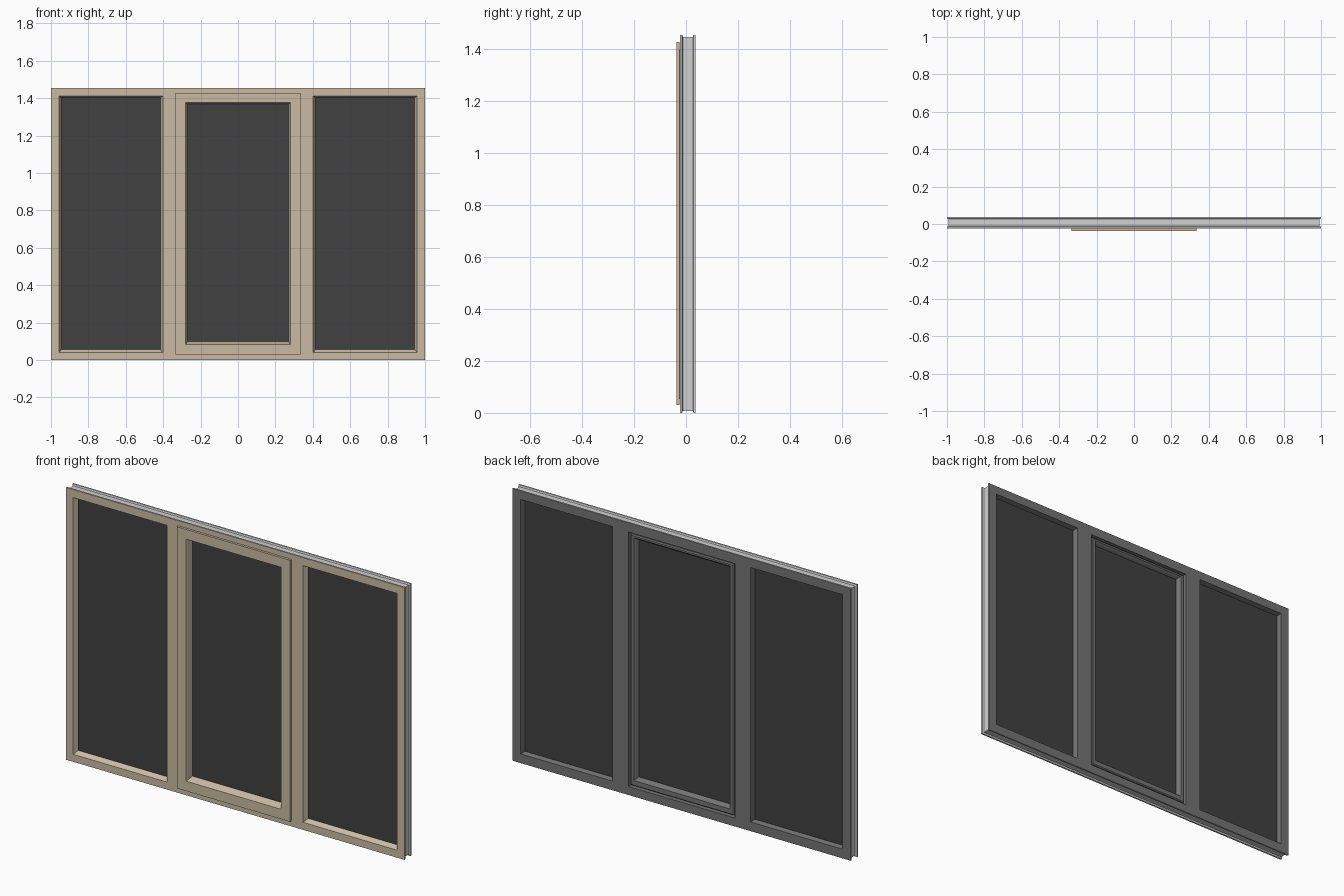
import bpy
import bmesh

if "Cube" in bpy.data.objects:
    bpy.data.objects.remove(bpy.data.objects["Cube"], do_unlink=True)

H = 1.455                      # window height
FRONT, BACK = -0.024, 0.0375   # frame faces
SASH_FRONT = -0.0375
GLASS_F, GLASS_B = 0.0, 0.012  # pane faces
BEIGE, GREY, LIGHT, GLASS = range(4)


def material(name, rgb):
    m = bpy.data.materials.new(name)
    m.use_nodes = True
    m.diffuse_color = (*rgb, 1)
    node = next(n for n in m.node_tree.nodes if n.type == 'BSDF_PRINCIPLED')
    node.inputs["Base Color"].default_value = (*rgb, 1)
    node.inputs["Roughness"].default_value = 0.6
    return m


MATS = [material("beige front", (0.59, 0.50, 0.365)),
        material("dark grey back", (0.175, 0.175, 0.175)),
        material("light grey edge", (0.64, 0.64, 0.64)),
        material("dark glass", (0.053, 0.053, 0.053))]


def inset(rect, d):
    x0, x1, z0, z1 = rect
    return (x0 + d, x1 - d, z0 + d, z1 - d)


def loft(bm, steps):
    """Bridge rectangles (rect, y, material of the band leading to it)."""
    previous = None
    for (x0, x1, z0, z1), y, mat in steps:
        ring = [bm.verts.new((x, y, z))
                for x, z in ((x0, z0), (x1, z0), (x1, z1), (x0, z1))]
        if previous:
            for i in range(4):
                j = (i + 1) % 4
                f = bm.faces.new((previous[i], previous[j], ring[j], ring[i]))
                f.material_index = mat
        previous = ring


def finish(bm, name):
    bmesh.ops.remove_doubles(bm, verts=bm.verts, dist=0.0001)
    mesh = bpy.data.meshes.new(name)
    bm.to_mesh(mesh)
    bm.free()
    for m in MATS:
        mesh.materials.append(m)
    obj = bpy.data.objects.new(name, mesh)
    bpy.context.collection.objects.link(obj)
    return obj


def pane(name, rect):
    bm = bmesh.new()
    bmesh.ops.create_cube(bm, size=1)
    x0, x1, z0, z1 = inset(rect, -0.004)
    for v in bm.verts:
        v.co = (x0 if v.co.x < 0 else x1,
                GLASS_F + 0.001 if v.co.y < 0 else GLASS_B - 0.001,
                z0 if v.co.z < 0 else z1)
    for f in bm.faces:
        f.material_index = GLASS
    finish(bm, name)


# Main frame: two fixed bays and the middle bay, welded into one shell
MULLION = 0.37
OUTER = (-1, 1, 0, H)
OPENING = (-0.315, 0.315, 0.045, 1.405)
bm = bmesh.new()
for side in (-1, 1):
    xs = sorted((side * MULLION, side))
    gx = sorted((side * 0.415, side * 0.945))
    bay = (xs[0], xs[1], 0, H)
    glass = (gx[0], gx[1], 0.055, 1.403)
    bead = (gx[0] - 0.013, gx[1] + 0.013, 0.04, 1.412)
    loft(bm, [(bay, FRONT, BEIGE),
              (bead, FRONT, BEIGE),
              (inset(bead, 0.003), FRONT + 0.006, BEIGE),
              (glass, GLASS_F, BEIGE),
              (glass, GLASS_B, GREY),
              (inset(glass, -0.006), BACK, GREY),
              (bay, BACK, GREY)])
    pane("left_glass" if side > 0 else "right_glass", glass)
middle = (-MULLION, MULLION, 0, H)
loft(bm, [(middle, FRONT, BEIGE),
          (OPENING, FRONT, BEIGE),
          (OPENING, BACK, GREY),
          (middle, BACK, GREY)])
finish(bm, "frame")

# Grooved outer edge of the frame
GROOVE = inset(OUTER, 0.008)
bm = bmesh.new()
loft(bm, [(OUTER, BACK, LIGHT),
          (OUTER, 0.029, LIGHT),
          (GROOVE, 0.026, LIGHT),
          (GROOVE, -0.012, LIGHT),
          (OUTER, -0.015, LIGHT),
          (OUTER, FRONT, LIGHT)])
finish(bm, "frame_edge")

# Opening sash with a front flange that overlaps the frame
FLANGE = (-0.335, 0.335, 0.03, 1.428)
SASH_GLASS = (-0.27, 0.27, 0.098, 1.368)
SASH_BEAD = (-0.281, 0.281, 0.083, 1.376)
BODY = inset(OPENING, 0.009)
bm = bmesh.new()
loft(bm, [(BODY, FRONT - 0.001, BEIGE),
          (FLANGE, FRONT - 0.001, BEIGE),
          (FLANGE, SASH_FRONT, BEIGE),
          (SASH_BEAD, SASH_FRONT, BEIGE),
          (inset(SASH_BEAD, 0.003), SASH_FRONT + 0.006, BEIGE),
          (SASH_GLASS, GLASS_F, BEIGE),
          (SASH_GLASS, GLASS_B, GREY),
          (inset(SASH_GLASS, -0.006), 0.024, GREY),
          (inset(SASH_GLASS, -0.014), 0.034, GREY),
          (inset(BODY, 0.005), 0.034, GREY),
          (BODY, 0.029, GREY),
          (BODY, FRONT - 0.001, GREY)])
finish(bm, "sash")
pane("sash_glass", SASH_GLASS)
